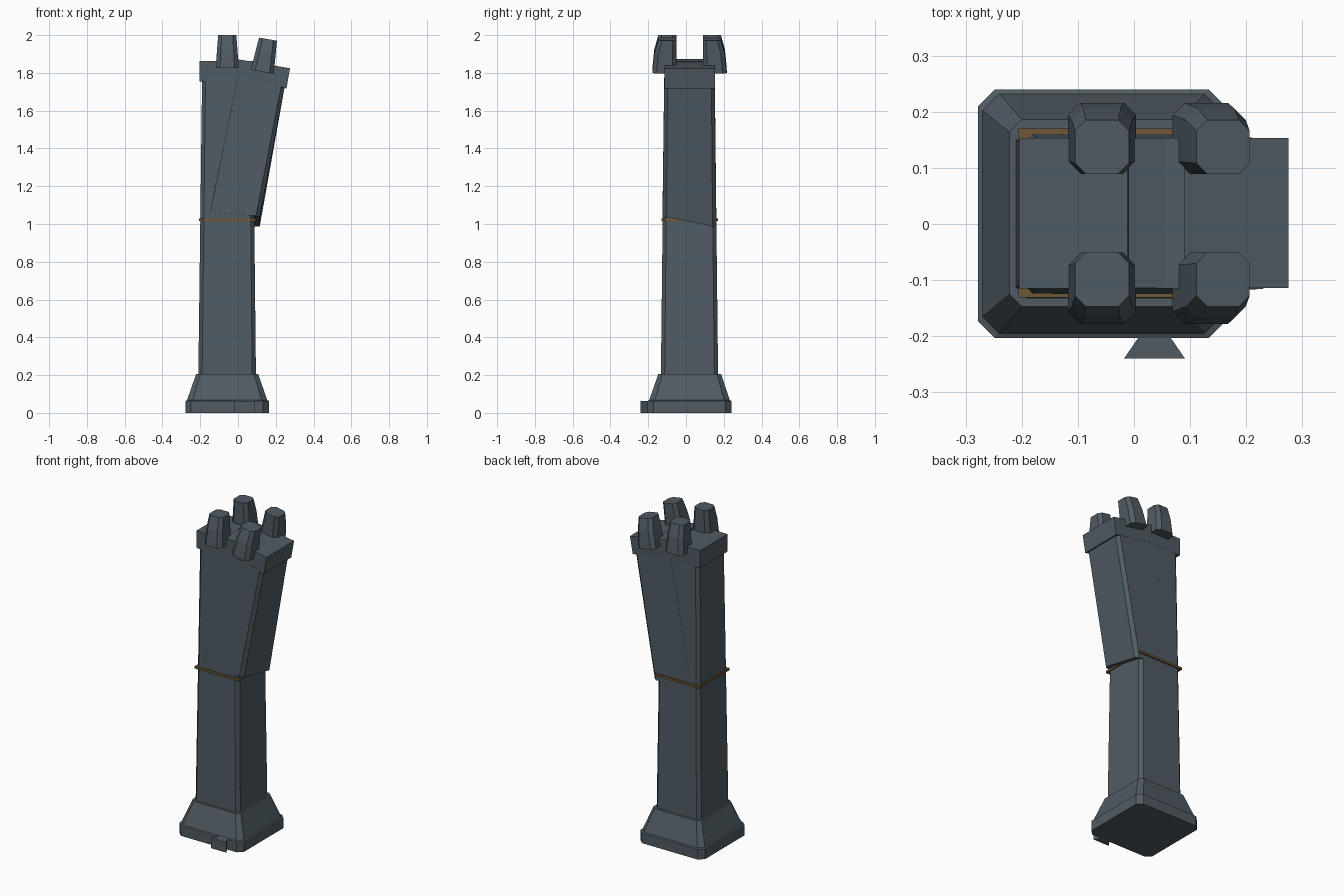
import bpy, bmesh
from math import radians
from mathutils import Matrix, Vector

if "Cube" in bpy.data.objects:
    bpy.data.objects.remove(bpy.data.objects["Cube"])


def material(name, rgb):
    m = bpy.data.materials.new(name)
    m.diffuse_color = (*rgb, 1)
    m.use_nodes = True
    m.node_tree.nodes["Principled BSDF"].inputs["Base Color"].default_value = m.diffuse_color
    return m


STONE = material("slate_stone", (0.08, 0.105, 0.125))
BRONZE = material("bronze", (0.16, 0.095, 0.035))


def ring(x0, x1, y0, y1, z, c=0.0, dx=0.0, dy=0.0):
    """Rectangle at height z with corners cut by c; dx, dy tilt its plane."""
    if c:
        pts = [(x0 + c, y0), (x1 - c, y0), (x1, y0 + c), (x1, y1 - c),
               (x1 - c, y1), (x0 + c, y1), (x0, y1 - c), (x0, y0 + c)]
    else:
        pts = [(x0, y0), (x1, y0), (x1, y1), (x0, y1)]
    xm, ym = (x0 + x1) / 2, (y0 + y1) / 2
    return [Vector((x, y, z + dx * (x - xm) + dy * (y - ym))) for x, y in pts]


def loft(name, rings, mat=STONE, matrix=Matrix()):
    """Skin a stack of rings into a closed flat-shaded solid."""
    bm = bmesh.new()
    rows = [[bm.verts.new(matrix @ p) for p in r] for r in rings]
    n = len(rows[0])
    for a, b in zip(rows, rows[1:]):
        for i in range(n):
            j = (i + 1) % n
            bm.faces.new((a[i], a[j], b[j], b[i]))
    bm.faces.new(rows[0][::-1])
    bm.faces.new(rows[-1])
    bmesh.ops.recalc_face_normals(bm, faces=bm.faces)
    mesh = bpy.data.meshes.new(name)
    bm.to_mesh(mesh)
    bm.free()
    mesh.materials.append(mat)
    ob = bpy.data.objects.new(name, mesh)
    bpy.context.collection.objects.link(ob)
    return ob


# Stepped, flared foot
loft("base", [
    ring(-0.278, 0.163, -0.203, 0.24, 0.0, 0.03),
    ring(-0.278, 0.163, -0.203, 0.24, 0.063, 0.03),
    ring(-0.27, 0.155, -0.195, 0.232, 0.067, 0.03),
    ring(-0.222, 0.107, -0.147, 0.186, 0.205, 0.022),
])

# Dovetail tab on the front of the foot
tab = [(-0.018, -0.24), (0.091, -0.24), (0.06, -0.195), (0.013, -0.195)]
loft("front_tab", [[Vector((x, y, z)) for x, y in tab] for z in (0.0, 0.063)])

# Upright shaft and its cap
loft("shaft", [
    ring(-0.21, 0.095, -0.133, 0.17, 0.2, 0.02),
    ring(-0.19, 0.078, -0.115, 0.152, 1.78, 0.018),
])
loft("upright_cap", [ring(-0.204, 0.09, -0.115, 0.153, z) for z in (1.755, 1.862)])

# Thin metal band
loft("band", [ring(-0.206, 0.094, -0.131, 0.17, z) for z in (1.017, 1.03)], BRONZE)

# Leaning half of the shaft, cut off at a slant underneath
loft("leaning_shaft", [
    ring(-0.165, 0.115, -0.1245, 0.161, 1.025, 0.02, -0.09, -0.2),
    ring(-0.02, 0.248, -0.1155, 0.1525, 1.755, 0.018, -0.17),
])
LEAN = Matrix.Rotation(radians(9.8), 4, 'Y')
loft("leaning_cap", [ring(-0.1445, 0.1445, -0.1145, 0.1535, z) for z in (-0.108, 0)],
     matrix=Matrix.Translation((0.1327, 0, 1.849)) @ LEAN)

# Four tapered battlements: one upright pair, one leaning pair
PAIRS = {
    "upright": Matrix.Translation((-0.057, 0.019, 1.825)),
    "leaning": Matrix.Translation((0.129, 0.019, 1.806)) @ LEAN,
}
for label, place in PAIRS.items():
    for side, s in (("front", -1), ("back", 1)):
        rings = []
        for half, outer, z, c in ((0.061, 0.197, 0, 0.022), (0.054, 0.187, 0.1, 0.021),
                                  (0.048, 0.166, 0.175, 0.019)):
            y0, y1 = sorted((s * 0.07, s * outer))
            rings.append(ring(-half, half, y0, y1, z, c))
        loft(f"{label}_{side}_battlement", rings, matrix=place)
